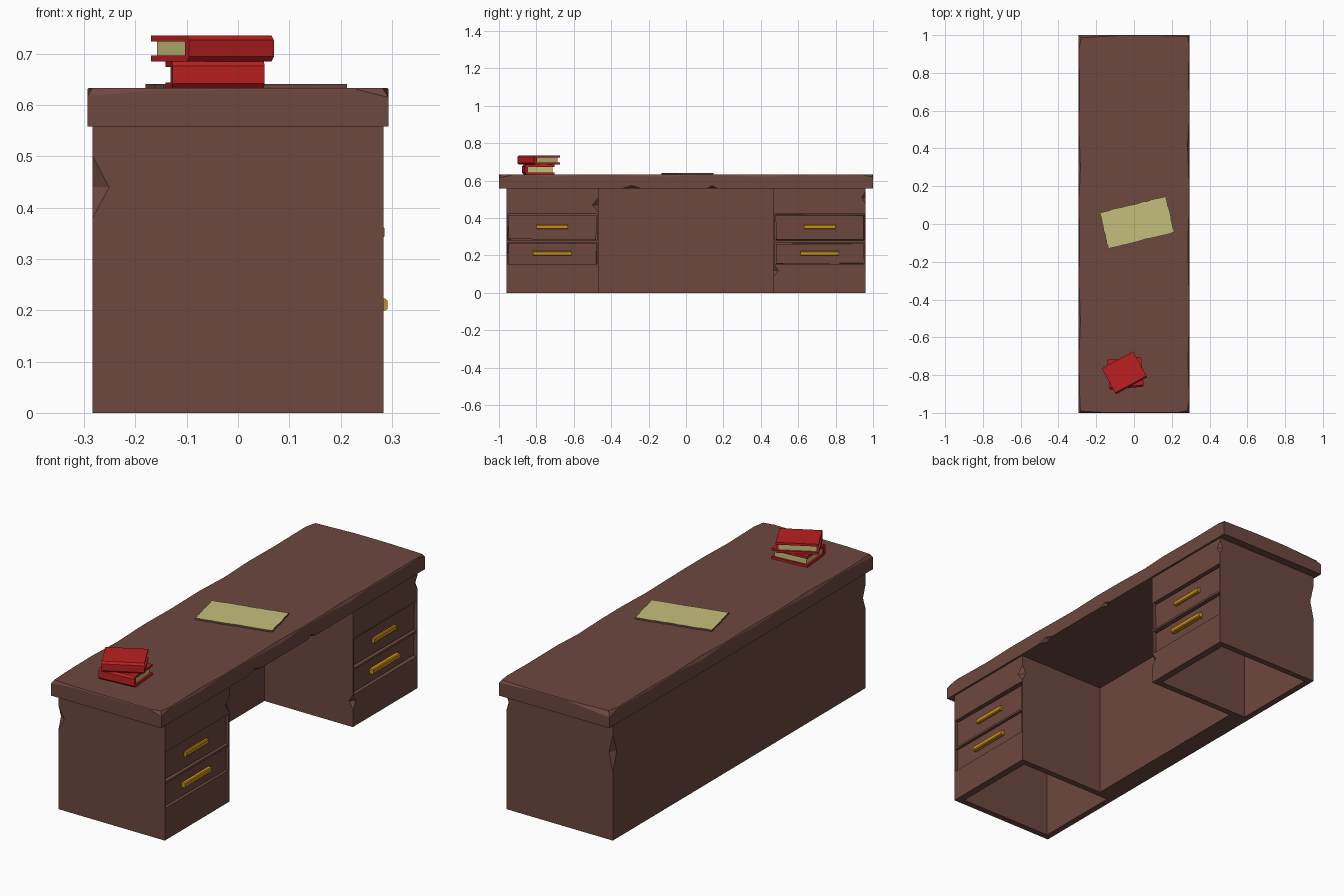
import bpy, bmesh, math, random
from mathutils import Matrix, Vector

if "Cube" in bpy.data.objects:
    bpy.data.objects.remove(bpy.data.objects["Cube"])

random.seed(4)


def material(name, rgb):
    m = bpy.data.materials.new(name)
    m.diffuse_color = (*rgb, 1)
    m.use_nodes = True
    m.node_tree.nodes["Principled BSDF"].inputs["Base Color"].default_value = m.diffuse_color
    return m


WOOD = material("brown wood", (0.155, 0.065, 0.050))
GOLD = material("gold brass", (0.58, 0.27, 0.008))
RED = material("red cover", (0.50, 0.014, 0.015))
PAPER = material("pale paper", (0.56, 0.52, 0.20))


def finish(name, bm, *mats):
    bmesh.ops.recalc_face_normals(bm, faces=bm.faces[:])
    me = bpy.data.meshes.new(name)
    bm.to_mesh(me)
    bm.free()
    for m in mats:
        me.materials.append(m)
    ob = bpy.data.objects.new(name, me)
    bpy.context.collection.objects.link(ob)
    return ob


def add_box(bm, x0, x1, y0, y1, z0, z1):
    mat = Matrix.Translation(((x0 + x1) / 2, (y0 + y1) / 2, (z0 + z1) / 2)) @ \
        Matrix.Diagonal((x1 - x0, y1 - y0, z1 - z0, 1))
    return bmesh.ops.create_cube(bm, size=1, matrix=mat)["verts"]


def add_chip(bm, x, y, z, rx, ry, rz):
    # octahedron used to chip an edge
    vs = [bm.verts.new((x + s * a, y + s * b, z + s * c))
          for a, b, c in ((rx, 0, 0), (0, ry, 0), (0, 0, rz)) for s in (1, -1)]
    for a in vs[0:2]:
        for b in vs[2:4]:
            for c in vs[4:6]:
                bm.faces.new((a, b, c))


def loft(bm, loops):
    # closed solid through equal-length point loops
    rings = [[bm.verts.new(p) for p in loop] for loop in loops]
    n = len(rings[0])
    for a, b in zip(rings, rings[1:]):
        for i in range(n):
            j = (i + 1) % n
            bm.faces.new((a[i], a[j], b[j], b[i]))
    bm.faces.new(rings[0])
    bm.faces.new(rings[-1])


def cut(ob, bm):
    cutter = finish("cutter", bm, WOOD)
    cutter.hide_render = True
    mod = ob.modifiers.new("cut", 'BOOLEAN')
    mod.operation = 'DIFFERENCE'
    mod.solver = 'EXACT'
    mod.object = cutter
    bpy.context.view_layer.objects.active = ob
    bpy.ops.object.modifier_apply(modifier=mod.name)
    bpy.data.objects.remove(cutter)


# Desk body: U-shaped plan with hollow pedestals and drawer recesses
X, Y, K, BACK, TOP = 0.283, 0.96, 0.468, -0.187, 0.56
plan = [(-X, -Y), (X, -Y), (X, -K), (BACK, -K), (BACK, K), (X, K), (X, Y), (-X, Y)]
bm = bmesh.new()
loft(bm, [[(x, y, z) for x, y in plan] for z in (0, TOP)])
body = finish("desk_body", bm, WOOD)
bm = bmesh.new()
for s in (-1, 1):
    y0, y1 = sorted((s * (K + 0.03), s * (Y - 0.03)))
    add_box(bm, -X + 0.03, X - 0.035, y0, y1, -0.1, 0.535)
    y0, y1 = sorted((s * (K + 0.008), s * (Y - 0.006)))
    add_box(bm, X - 0.022, X + 0.1, y0, y1, 0.153, 0.270)
    add_box(bm, X - 0.022, X + 0.1, y0, y1, 0.280, 0.423)
for c in ((-X, -Y, 0.44, 0.032, 0.02, 0.06), (-X, Y, 0.42, 0.02, 0.03, 0.09),
          (X, -K, 0.47, 0.02, 0.032, 0.04), (X, K, 0.12, 0.02, 0.025, 0.035),
          (X, Y, 0.51, 0.015, 0.02, 0.035)):
    add_chip(bm, *c)
cut(body, bm)

# Desk top: slab with an unevenly worn upper edge
W, L, Z0, Z1 = 0.293, 1.0, 0.558, 0.633
right = [(-1, .014), (-.93, .002), (-.72, .009), (-.55, .002), (-.36, .003), (-.1, .010),
         (.08, .002), (.25, .004), (.42, .012), (.56, .002), (.8, .005), (.95, .002), (1, .010)]
left = [(1, .018), (.93, .002), (.7, .006), (.5, .002), (.3, .012), (.12, .002),
        (-.1, .007), (-.3, .002), (-.52, .012), (-.7, .002), (-.9, .006), (-1, .012)]
edge = [(W, y, d) for y, d in right] + [(.1, L, .002), (-.07, L, .002)] + \
       [(-W, y, d) for y, d in left] + [(-.17, -L, .004), (.23, -L, .002)]


def worn(x, y, d):
    ix = x - math.copysign(d * 0.8, x) if abs(x) == W else x
    iy = y - math.copysign(d * 0.8, y) if abs(y) == L else y
    return (ix, iy, Z1)


bm = bmesh.new()
loft(bm, [[(x, y, Z0) for x, y, d in edge],
          [(x, y, Z1 - d * 1.3) for x, y, d in edge],
          [worn(*e) for e in edge]])
top = finish("desk_top", bm, WOOD)
bm = bmesh.new()
add_chip(bm, W, -0.29, Z0, 0.02, 0.05, 0.016)
add_chip(bm, W, 0.14, Z0, 0.02, 0.03, 0.016)
cut(top, bm)

# Drawer fronts with slightly crooked edges, and bar handles
for side, s in (("left", -1), ("right", 1)):
    for row, z0, z1, hz, hl, hx in (("lower", .157, .264, .211, .102, .291),
                                    ("upper", .285, .416, .352, .085, .285)):
        y0, y1 = sorted((s * (K + 0.012), s * (Y - 0.010)))
        bm = bmesh.new()
        for v in add_box(bm, 0.255, 0.271, y0, y1, z0, z1):
            v.co += Vector((random.uniform(-.003, .003), random.uniform(-.003, .003),
                            random.uniform(-.004, .004)))
        finish(f"{side}_{row}_drawer", bm, WOOD)
        bm = bmesh.new()
        c = s * 0.715
        add_box(bm, 0.262, hx, c - hl, c + hl, hz - .012, hz + .012)
        bmesh.ops.bevel(bm, geom=[e for e in bm.edges if abs(e.verts[0].co.y - e.verts[1].co.y) > .05],
                        offset=0.004, segments=1, affect='EDGES')
        finish(f"{side}_{row}_handle", bm, GOLD)


# Books: U-shaped covers around page blocks, spine towards local -y
def book(name, cx, cy, z, w, depth, h, angle):
    d, t, b = depth / 2, 0.011, 0.009
    prof = [(d, h), (-d + b, h), (-d, h - b), (-d, b), (-d + b, 0), (d, 0),
            (d, t), (-d + .016, t), (-d + .016, h - t), (d, h - t)]
    place = Matrix.Translation((cx, cy, z)) @ Matrix.Rotation(math.radians(angle), 4, 'Z')
    bm = bmesh.new()
    loft(bm, [[(x, y, q) for y, q in prof] for x in (-w / 2, w / 2)])
    finish(name + "_cover", bm, RED).matrix_world = place
    bm = bmesh.new()
    add_box(bm, -w / 2 + .009, w / 2 - .009, -d + .012, d - .009, t - .002, h - t + .002)
    finish(name + "_pages", bm, PAPER).matrix_world = place


book("bottom_book", -0.045, -0.79, 0.633, 0.18, 0.158, 0.052, 5)
book("top_book", -0.050, -0.788, 0.685, 0.188, 0.156, 0.050, 28.6)

# Paper sheet with ragged outline, pale on top and brown at the sides
a, b, n = 0.18, 0.098, 14
corners = [Vector((-a, -b)), Vector((a, -b)), Vector((a, b)), Vector((-a, b))]
outline = []
for i in range(4):
    p, q = corners[i], corners[(i + 1) % 4]
    for k in range(n):
        r = p.lerp(q, k / n)
        outline.append((r.x + random.uniform(-.002, .002), r.y + random.uniform(-.002, .002)))
bm = bmesh.new()
loft(bm, [[(x, y, z) for x, y in outline] for z in (0.632, 0.641)])
sheet = finish("paper_sheet", bm, PAPER, WOOD)
for f in sheet.data.polygons:
    f.material_index = 0 if f.normal.z > 0.5 else 1
sheet.matrix_world = Matrix.Translation((0.016, 0.008, 0)) @ Matrix.Rotation(math.radians(13.6), 4, 'Z')
